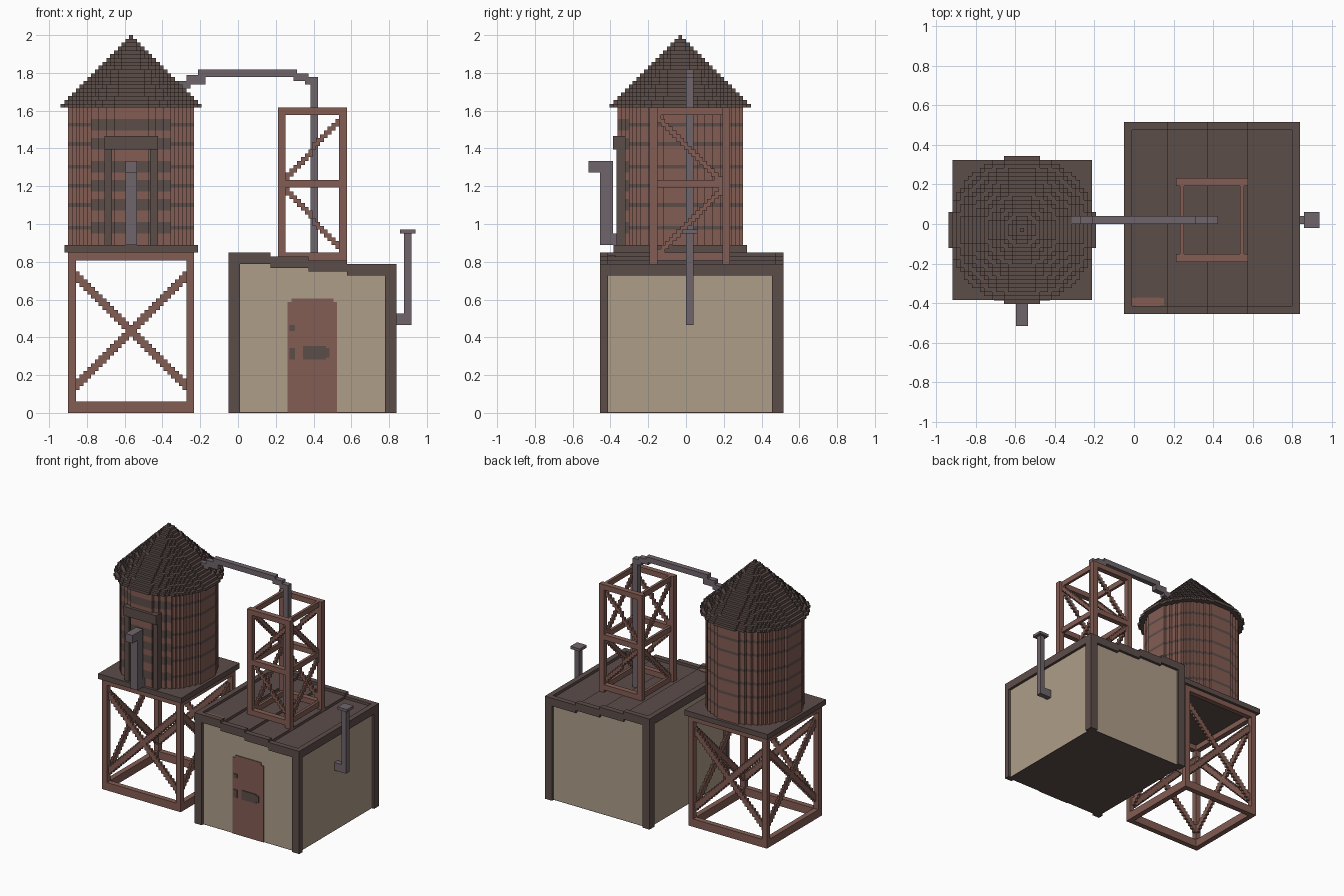
import bpy, bmesh, math

cube = bpy.data.objects.get("Cube")
if cube:
    bpy.data.objects.remove(cube, do_unlink=True)

UNIT = 2 / 99                 # edge of one block
HALF_X, HALF_Y = 46.5, 25.5   # half size of the model in blocks


def make_material(name, color):
    mat = bpy.data.materials.new(name)
    mat.use_nodes = True
    mat.diffuse_color = (*color, 1)
    mat.node_tree.nodes["Principled BSDF"].inputs["Base Color"].default_value = (*color, 1)
    return mat


plaster = make_material("beige plaster", (0.42, 0.34, 0.25))
wood = make_material("red brown wood", (0.23, 0.11, 0.088))
dark = make_material("dark brown", (0.108, 0.075, 0.068))
metal = make_material("grey metal", (0.16, 0.13, 0.145))


def place(x, y, z):
    return ((x - HALF_X) * UNIT, (y - HALF_Y) * UNIT, z * UNIT)


def finish(name, bm, *mats):
    bmesh.ops.recalc_face_normals(bm, faces=bm.faces)
    mesh = bpy.data.meshes.new(name)
    bm.to_mesh(mesh)
    bm.free()
    for mat in mats:
        mesh.materials.append(mat)
    obj = bpy.data.objects.new(name, mesh)
    bpy.context.scene.collection.objects.link(obj)
    return obj


def blocks(name, mat, boxes):
    """One object from boxes given as (x range, y range, z range) in blocks."""
    bm = bmesh.new()
    for xs, ys, zs in boxes:
        made = bmesh.ops.create_cube(bm, size=1)["verts"]
        for v in made:
            v.co = place(xs[v.co.x > 0], ys[v.co.y > 0], zs[v.co.z > 0])
    return finish(name, bm, mat)


def round_layer(bm, cx, cy, radius, low, high, dark_rule=None):
    """Stepped disc, one block per step, extruded from low to high."""
    rows = [r - radius + 0.5 for r in range(int(2 * radius))]
    right, left = [], []
    for d in rows:
        w = math.floor(math.sqrt(radius ** 2 - d ** 2)) + 0.5
        for edge in (d - 0.5, d + 0.5):
            if right and right[-1] == (cx + w, cy + edge):
                right.pop(), left.pop()
            else:
                right.append((cx + w, cy + edge))
                left.append((cx - w, cy + edge))
    outline = right + left[::-1]
    face = bm.faces.new([bm.verts.new(place(x, y, low)) for x, y in outline])
    made = bmesh.ops.extrude_face_region(bm, geom=[face], use_keep_orig=True)["geom"]
    for v in made:
        if isinstance(v, bmesh.types.BMVert):
            v.co.z = high * UNIT
    if dark_rule:
        for f in set(f for v in made if isinstance(v, bmesh.types.BMVert) for f in v.link_faces):
            y = f.calc_center_median().y / UNIT + HALF_Y
            f.material_index = int(dark_rule(y))


def stairs(along, start, end, z_start, z_end, across, thick):
    """Boxes of a stepped diagonal brace running along x or y."""
    result = []
    for n in range(end - start):
        t = n / (end - start - 1)
        z = round(z_start + (z_end - z_start) * t)
        run = (start + n, start + n + 1)
        zs = (z, z + thick)
        result.append((run, across, zs) if along == "x" else (across, run, zs))
    return result


def ring(xs, ys, zs, width=2):
    """Four beams around a rectangle."""
    (a, b), (c, d) = xs, ys
    return [((a, a + width), ys, zs), ((b - width, b), ys, zs),
            (xs, (c, c + width), zs), (xs, (d - width, d), zs)]


def corners(xs, ys, zs, width=2):
    """Four posts at the corners of a rectangle."""
    return [(px, py, zs) for px in ((xs[0], xs[0] + width), (xs[1] - width, xs[1]))
            for py in ((ys[0], ys[0] + width), (ys[1] - width, ys[1]))]


# Tank stand: posts, rings and crossed braces
CX, CY = 18.5, 24
stand_x, stand_y = (2, 35), (7.5, 40.5)
blocks("stand_posts", wood, corners(stand_x, stand_y, (0, 42)))
blocks("stand_beams", wood, ring(stand_x, stand_y, (0, 3)) + ring(stand_x, stand_y, (40, 42)))
braces = []
for low, high in ((6, 34), (34, 6)):
    for off in (-15.5, 14.5):
        braces += stairs("x", 4, 33, low, high, (CY + off, CY + off + 1), 3)
        braces += [((CX + off, CX + off + 1), (ys[0] + 0.5, ys[1] + 0.5), zs)
                   for _, ys, zs in stairs("y", 9, 38, low, high, (0, 1), 3)]
blocks("stand_braces", wood, braces)
blocks("tank_platform", dark, [((1, 36), (6.5, 41.5), (42, 44))])

# Round tank with dark hoops that widen at the front
hoops = [48, 54, 59, 64, 70, 75]
bm = bmesh.new()
for z in range(44, 80):
    if z in hoops:
        rule = lambda y: True
    elif z + 1 in hoops or z - 1 in hoops:
        rule = lambda y: y < 10.5
    else:
        rule = None
    round_layer(bm, CX, CY, 16.5, z, z + 1, rule)
finish("tank", bm, wood, dark)

# Stepped conical roof
bm = bmesh.new()
for n in range(19):
    round_layer(bm, CX, CY, 18.5 - n, 80 + n, 81 + n)
finish("tank_roof", bm, dark)

# Tank hatch frame and front spout
blocks("hatch_frame", dark, [
    ((CX - 7, CX - 5), (7.3, 12), (44, 70)),
    ((CX + 5, CX + 7), (7.3, 12), (44, 70)),
    ((CX - 7, CX + 7), (6.4, 12), (69, 72.5))])
spout_x = (CX - 1.5, CX + 1.5)
blocks("front_spout", metal, [
    (spout_x, (3, 6.4), (44, 66)),
    (spout_x, (0, 6.4), (63, 66)),
    (spout_x, (3, 8), (44, 47))])

# Shed: stepped walls, roof slabs and rims, corner posts
house_x, house_y = (44, 88), (3, 51)
steps = [44, 55, 65, 75, 88]
walls, slabs = [], []
for n, (a, b) in enumerate(zip(steps, steps[1:])):
    top = 42 - n
    walls.append(((max(a, 45), min(b, 87)), (4, 50), (0.2, top - 2)))
    slabs.append(((a, b), (4, 50), (top - 2, top - 1)))
    slabs += [((a, b), ys, (top - 3, top)) for ys in ((3, 5), (49, 51))]
    if a == house_x[0]:
        slabs.append(((a, a + 2), house_y, (top - 3, top)))
    if b == house_x[1]:
        slabs.append(((b - 2, b), house_y, (top - 3, top)))
blocks("shed_walls", plaster, walls)
blocks("shed_roof", dark, slabs)
posts = [(xs, ys, (0, top)) for xs, top in (((44, 47), 40), ((85, 88), 37))
         for ys in ((3, 5), (48, 51))]
blocks("shed_posts", dark, posts)
blocks("shed_floor", dark, [((45, 87), (4, 50), (0, 0.2))])
blocks("roof_patch", wood, [((46, 54), (5.1, 7), (41, 41.2)), ((47, 53), (5, 7.1), (41, 41.2))])

# Door with hinges and handle
blocks("door", wood, [((59.5, 72.5), (3.7, 4.2), (0, 29)), ((60.5, 71.5), (3.7, 4.2), (29, 30))])
blocks("door_hardware", dark, [
    ((63.5, 69.5), (3.4, 3.8), (14, 17.5)), ((69, 70.5), (3.4, 3.8), (14.5, 17)),
    ((60, 61.5), (3.4, 3.8), (14, 17)), ((60, 61.5), (3.4, 3.8), (21.5, 23))])

# Lattice tower on the shed roof
tower_x, tower_y = (57, 75), (16, 37)
blocks("tower_posts", wood, corners(tower_x, tower_y, (38, 80)))
beams = []
for z in (40, 59, 78):
    beams += [(tower_x, ys, (z, z + 2)) for ys in ((16, 18), (35, 37))]
    beams += [(xs, tower_y, (z, z + 2)) for xs in ((58, 59), (73, 74))]
blocks("tower_beams", wood, beams)
braces = []
for ys in ((17, 18), (35, 36)):
    braces += stairs("x", 59, 73, 61, 75, ys, 2)
    braces += stairs("x", 59, 73, 57, 43, ys, 2)
for xs in ((58, 59), (73, 74)):
    braces += stairs("y", 18, 35, 76, 60, xs, 2)
    braces += stairs("y", 18, 35, 41, 57, xs, 2)
blocks("tower_braces", wood, braces)

# Feed pipe from the tower to the tank roof
pipe_y = (25.5, 27.5)
blocks("feed_pipe", metal, [
    ((65.5, 67.5), pipe_y, (38, 88)),
    ((64, 67.5), pipe_y, (86, 88)),
    ((61, 65), pipe_y, (87, 89)),
    ((36, 62), pipe_y, (88, 90)),
    ((33, 38), pipe_y, (86, 88.5)),
    ((30, 34), pipe_y, (85, 87))])

# Vent pipe on the shed side
blocks("side_vent", metal, [
    ((87, 92), pipe_y, (23, 26)),
    ((90, 92), pipe_y, (23, 48)),
    ((89, 93), (24.5, 28.5), (47, 48))])
